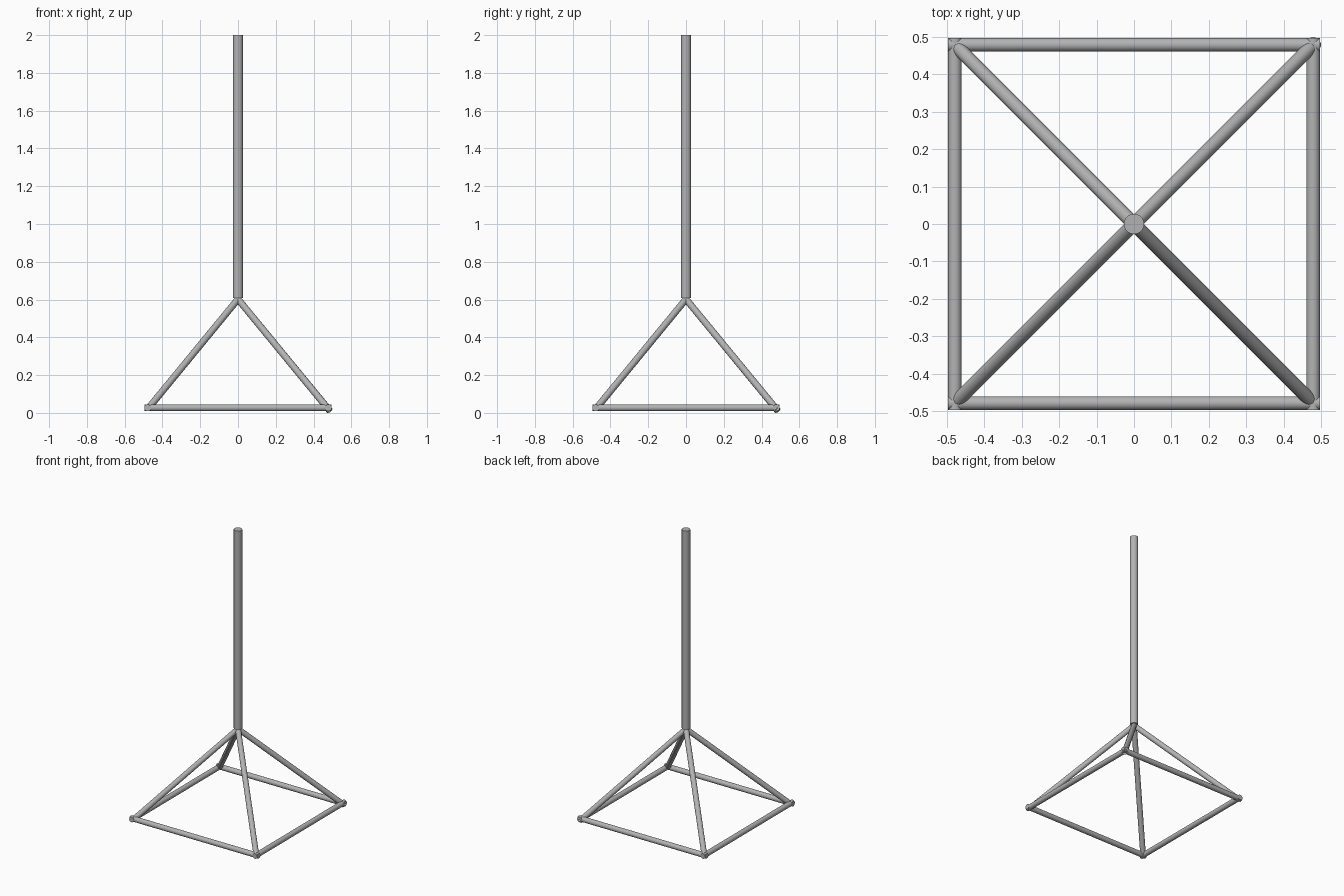
import bpy
from mathutils import Vector

cube = bpy.data.objects.get("Cube")
if cube:
    bpy.data.objects.remove(cube, do_unlink=True)

# One plain metal grey
metal = bpy.data.materials.new("grey metal")
metal.use_nodes = True
GREY = (0.45, 0.45, 0.45, 1)
metal.diffuse_color = GREY
metal.node_tree.nodes["Principled BSDF"].inputs["Base Color"].default_value = GREY


def rod(name, start, end, radius):
    """Capped round bar between two points."""
    a, b = Vector(start), Vector(end)
    axis = b - a
    bpy.ops.mesh.primitive_cylinder_add(vertices=32, radius=radius,
                                        depth=axis.length, location=(a + b) / 2)
    ob = bpy.context.object
    ob.name = name
    ob.rotation_mode = 'QUATERNION'
    ob.rotation_quaternion = axis.to_track_quat('Z', 'Y')
    ob.data.materials.append(metal)
    bpy.ops.object.shade_smooth_by_angle()
    return ob


HALF, END, BAR_Z, R = 0.478, 0.496, 0.027, 0.018
APEX = (0, 0, 0.602)

# Upright pole
rod("pole", (0, 0, 0.608), (0, 0, 2), 0.027)

# Square base frame
for name, s in (("front", -1), ("back", 1)):
    rod(name + "_base_bar", (-END, s * HALF, BAR_Z), (END, s * HALF, BAR_Z), R)
for name, s in (("right", -1), ("left", 1)):
    rod(name + "_base_bar", (s * HALF, -END, BAR_Z), (s * HALF, END, BAR_Z), R)

# Sloping braces from the corners to the pole; the back left one runs a little longer
for side, sx in (("right", -1), ("left", 1)):
    for face, sy in (("front", -1), ("back", 1)):
        longer = side == "left" and face == "back"
        reach, z = (0.484, 0.0136) if longer else (0.47, 0.03)
        rod(f"{face}_{side}_brace", (sx * reach, sy * reach, z), APEX, R)
